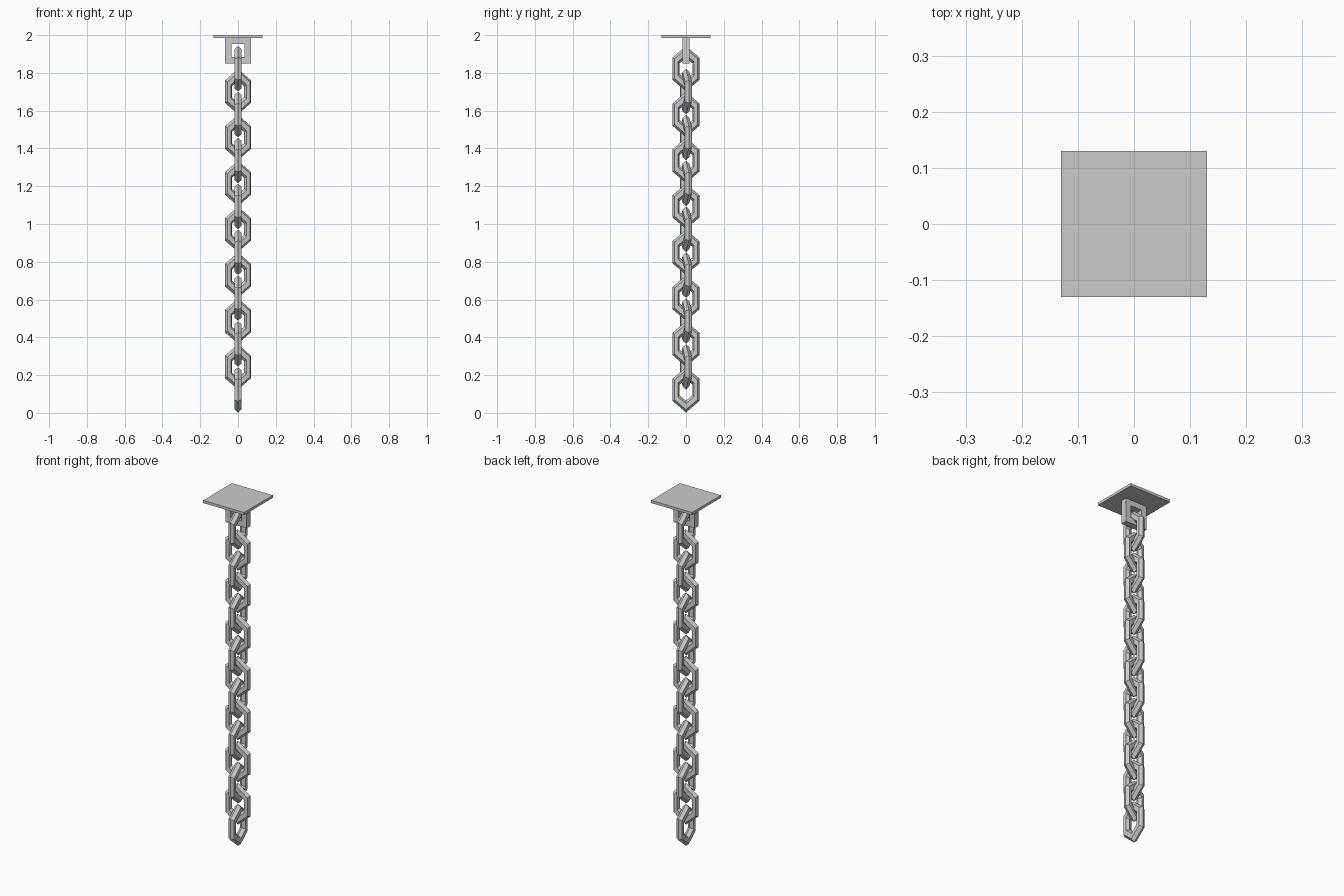
import bpy, bmesh, math
from mathutils import Matrix

if "Cube" in bpy.data.objects:
    bpy.data.objects.remove(bpy.data.objects["Cube"])

R, r = 0.060, 0.021      # link ring and bar radius
STRETCH = 1.48
N = 15
Z_LOW, Z_HIGH = 0.122, 1.822


def finish(name, bm):
    bmesh.ops.recalc_face_normals(bm, faces=bm.faces)
    me = bpy.data.meshes.new(name)
    bm.to_mesh(me)
    bm.free()
    ob = bpy.data.objects.new(name, me)
    bpy.context.collection.objects.link(ob)
    return ob


def box(bm, x0, x1, y0, y1, z0, z1):
    m = Matrix.Translation(((x0 + x1) / 2, (y0 + y1) / 2, (z0 + z1) / 2)) @ \
        Matrix.Diagonal((x1 - x0, y1 - y0, z1 - z0, 1))
    bmesh.ops.create_cube(bm, size=1, matrix=m)


# Chain link: six-sided ring with a six-sided bar, stretched vertically
def link(name, z, turn):
    bm = bmesh.new()
    rings = []
    for i in range(6):
        a = math.pi / 2 + i * math.pi / 3
        ring = []
        for j in range(6):
            b = j * math.pi / 3
            d = R + r * math.cos(b)
            ring.append(bm.verts.new((d * math.cos(a), r * math.sin(b),
                                      d * math.sin(a) * STRETCH)))
        rings.append(ring)
    for i in range(6):
        p, q = rings[i], rings[(i + 1) % 6]
        for j in range(6):
            k = (j + 1) % 6
            bm.faces.new((p[j], p[k], q[k], q[j]))
    ob = finish(name, bm)
    ob.location.z = z
    ob.rotation_euler.z = turn


# Alternating links, the even ones facing sideways
for n in range(N):
    z = Z_LOW + (Z_HIGH - Z_LOW) * n / (N - 1)
    link(f"chain_link_{n + 1}", z, math.radians(90 if n % 2 == 0 else 12))

# Ceiling plate
bm = bmesh.new()
box(bm, -0.13, 0.13, -0.13, 0.13, 1.985, 2.0)
finish("ceiling_plate", bm)

# Square hanging eye: outline and hole bridged through the thickness
bm = bmesh.new()
loops = []
for y in (-0.018, 0.018):
    for x, z0, z1 in ((0.068, 1.85, 1.987), (0.034, 1.884, 1.953)):
        loops.append([bm.verts.new(c) for c in
                      ((-x, y, z0), (x, y, z0), (x, y, z1), (-x, y, z1))])
for a, b in ((0, 1), (1, 3), (3, 2), (2, 0)):
    for i in range(4):
        k = (i + 1) % 4
        bm.faces.new((loops[a][i], loops[a][k], loops[b][k], loops[b][i]))
finish("hanging_eye", bm)
